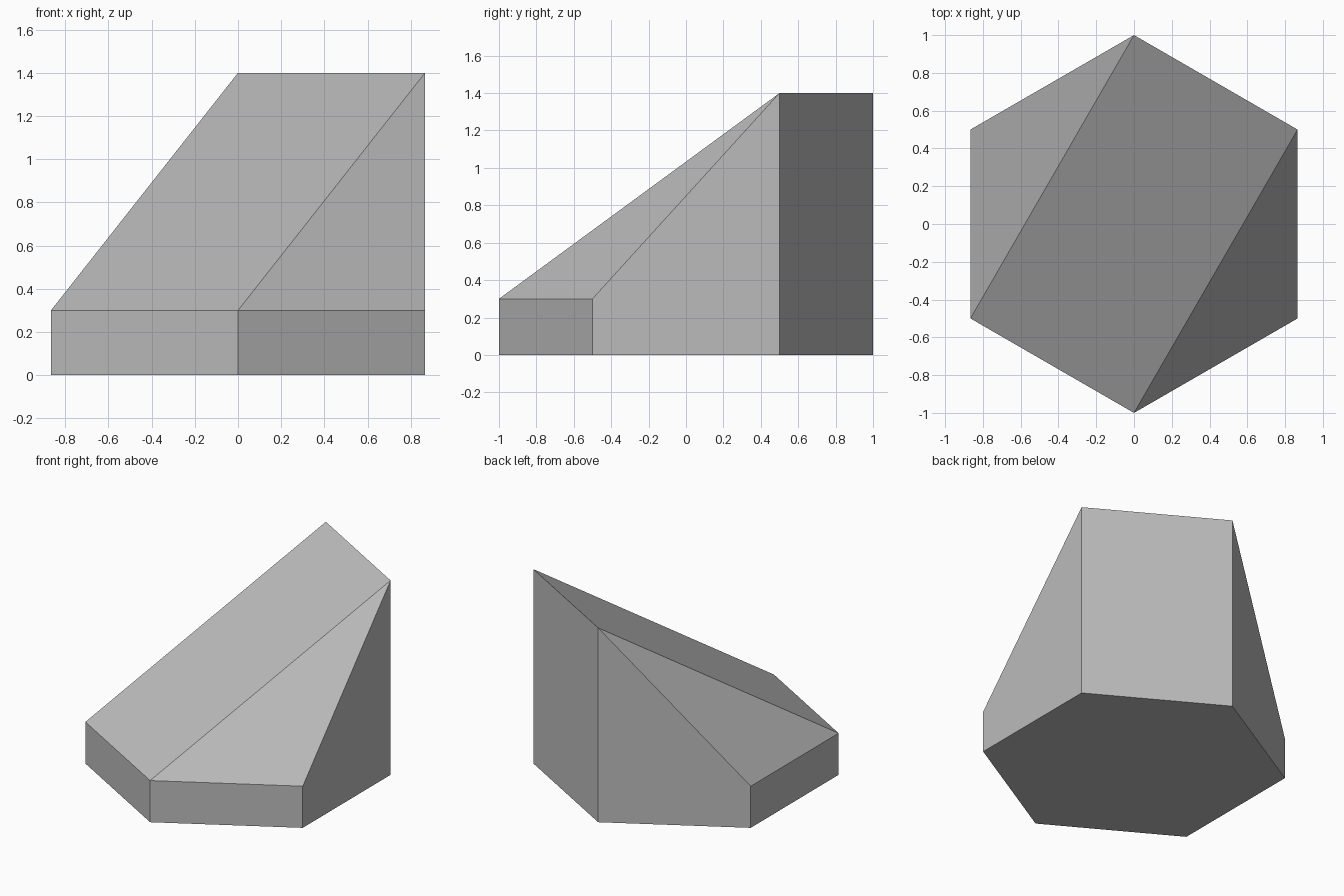
import bpy, bmesh, math

if "Cube" in bpy.data.objects:
    bpy.data.objects.remove(bpy.data.objects["Cube"])

LOW, HIGH = 0.3, 1.4

# Single flat grey
grey = bpy.data.materials.new("light_grey")
grey.diffuse_color = (0.5, 0.5, 0.5, 1.0)
grey.use_nodes = True
grey.node_tree.nodes["Principled BSDF"].inputs["Base Color"].default_value = grey.diffuse_color

# Hexagonal wedge: two neighbouring rim corners (30 and 90 degrees) are raised
bm = bmesh.new()
bottom, top = [], []
for i in range(6):
    a = math.radians(30 + 60 * i)
    x, y = math.cos(a), math.sin(a)
    bottom.append(bm.verts.new((x, y, 0)))
    top.append(bm.verts.new((x, y, HIGH if i < 2 else LOW)))

# Base and side walls
bm.faces.new(bottom[::-1])
for i in range(6):
    j = (i + 1) % 6
    bm.faces.new((bottom[i], bottom[j], top[j], top[i]))

# Main ramp with a sloping triangle on each side
for corners in ((0, 1, 3, 4), (1, 2, 3), (0, 4, 5)):
    bm.faces.new([top[k] for k in corners])
bmesh.ops.recalc_face_normals(bm, faces=bm.faces)

mesh = bpy.data.meshes.new("hexagonal_ramp")
bm.to_mesh(mesh)
bm.free()
mesh.materials.append(grey)
bpy.context.scene.collection.objects.link(bpy.data.objects.new("hexagonal_ramp", mesh))
